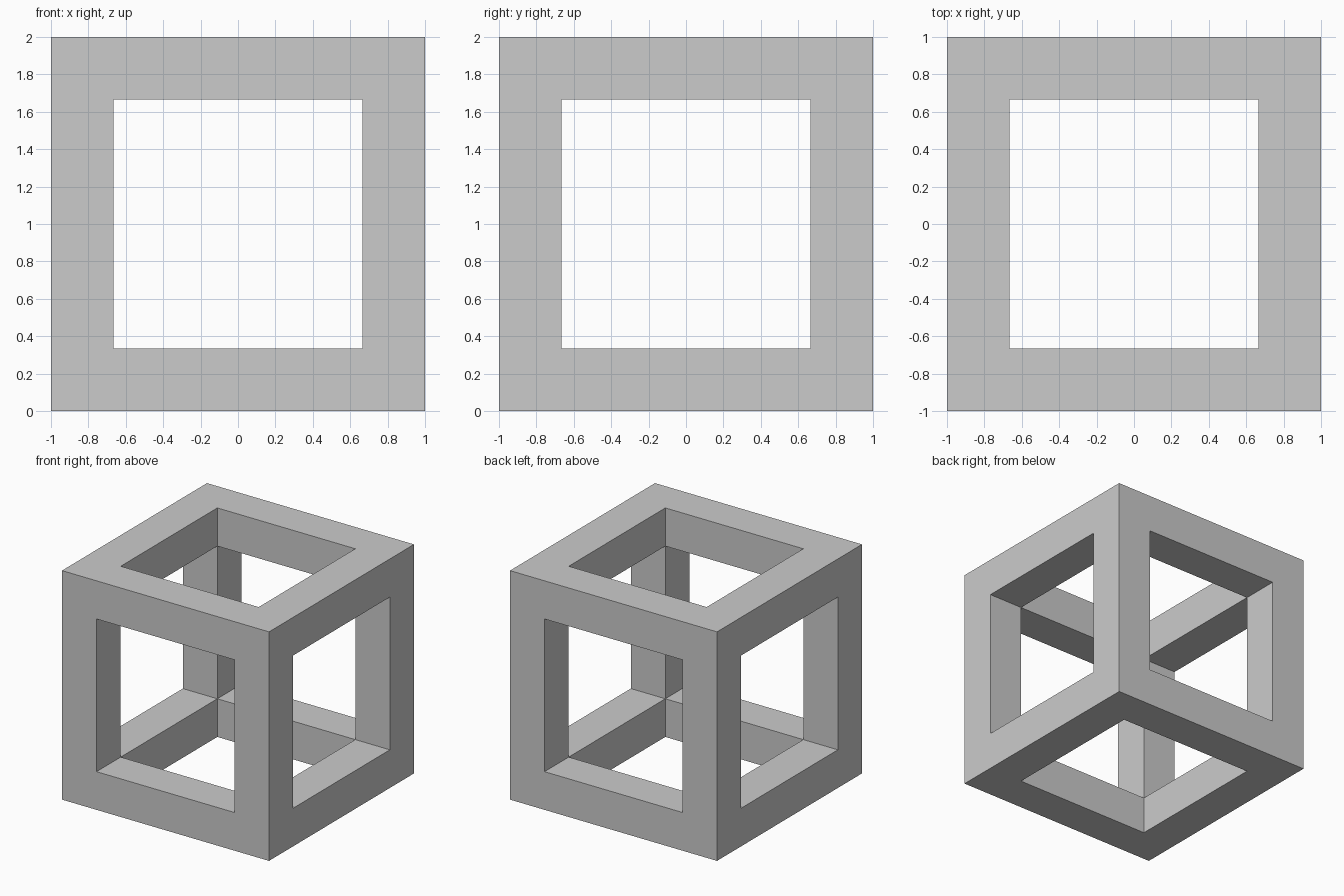
import bpy, bmesh
from mathutils import Matrix

if "Cube" in bpy.data.objects:
    bpy.data.objects.remove(bpy.data.objects["Cube"])

BAR = 1 / 3  # bar thickness

bm = bmesh.new()
bmesh.ops.create_cube(bm, size=2, matrix=Matrix.Translation((0, 0, 1)))

# Square border on every side of the cube
panels = bm.faces[:]
bmesh.ops.inset_individual(bm, faces=panels, thickness=BAR, use_even_offset=True)

# Push each window inward by one bar thickness, open it and weld the inner corners
bmesh.ops.inset_individual(bm, faces=panels, thickness=0, depth=-BAR, use_even_offset=True)
bmesh.ops.delete(bm, geom=panels, context='FACES')
bmesh.ops.remove_doubles(bm, verts=bm.verts[:], dist=0.001)
bmesh.ops.recalc_face_normals(bm, faces=bm.faces[:])

mesh = bpy.data.meshes.new("cube_frame")
bm.to_mesh(mesh)
bm.free()
frame = bpy.data.objects.new("cube_frame", mesh)
bpy.context.collection.objects.link(frame)
